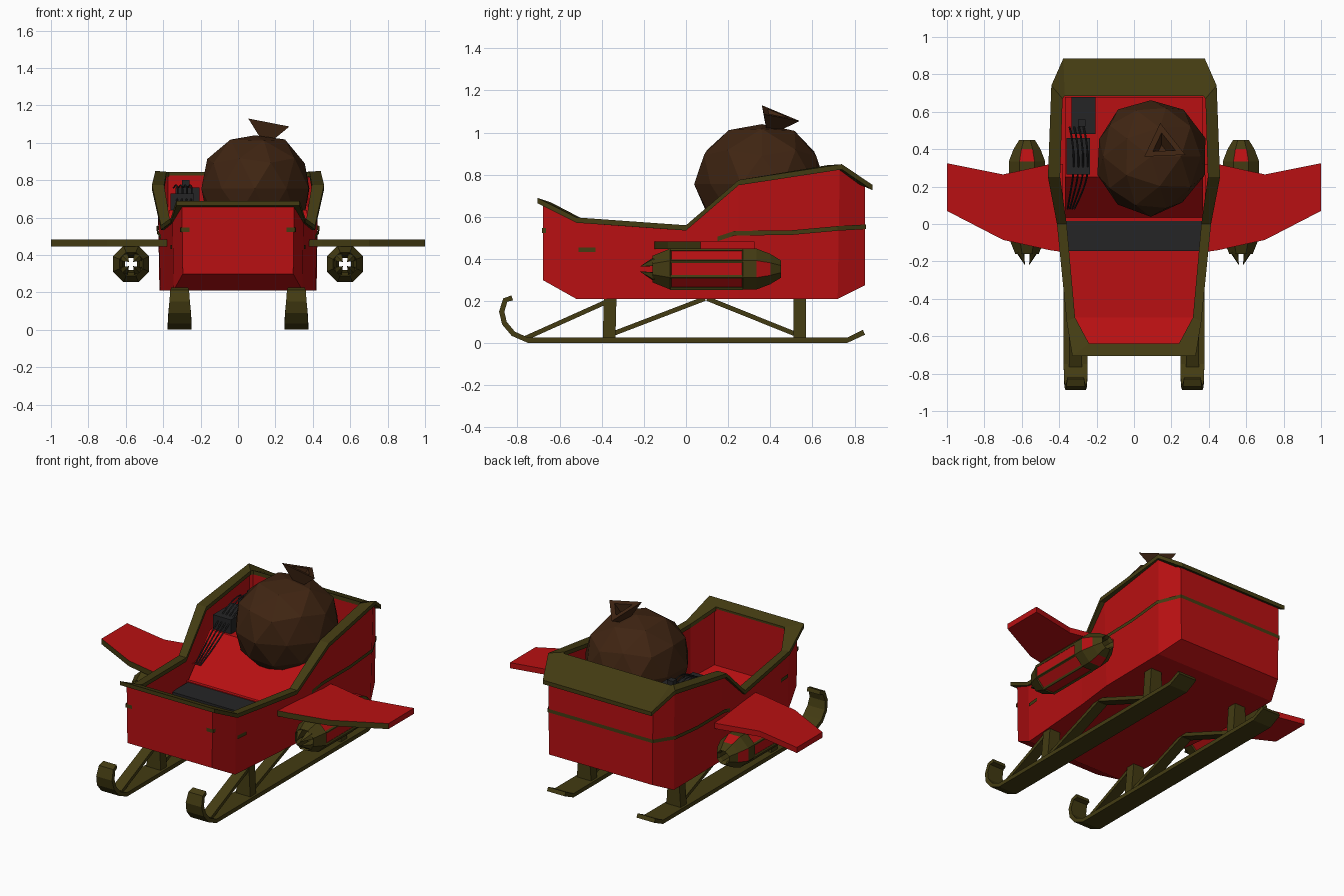
import bpy, bmesh, math, random
from mathutils import Vector

if "Cube" in bpy.data.objects:
    bpy.data.objects.remove(bpy.data.objects["Cube"])

random.seed(4)


def material(name, rgb):
    m = bpy.data.materials.new(name)
    m.diffuse_color = (*rgb, 1)
    m.use_nodes = True
    m.node_tree.nodes["Principled BSDF"].inputs["Base Color"].default_value = m.diffuse_color
    return m


RED = material("red_paint", (0.48, 0.005, 0.006))
OLIVE = material("dark_olive", (0.056, 0.044, 0.006))
BROWN = material("brown_cloth", (0.05, 0.018, 0.006))
BLACK = material("near_black", (0.018, 0.018, 0.019))


def make(name, verts, faces, mats, mirror=False, rule=None):
    me = bpy.data.meshes.new(name)
    me.from_pydata([tuple(v) for v in verts], [], faces)
    bm = bmesh.new()
    bm.from_mesh(me)
    bmesh.ops.recalc_face_normals(bm, faces=bm.faces)
    bm.to_mesh(me)
    bm.free()
    for m in mats:
        me.materials.append(m)
    if rule:
        for p in me.polygons:
            p.material_index = rule(p)
    ob = bpy.data.objects.new(name, me)
    bpy.context.collection.objects.link(ob)
    if mirror:
        ob.modifiers.new("mirror", "MIRROR").use_axis[0] = True
    return ob


def box(name, x, y, z, mat):
    v = [(a, b, c) for a in x for b in y for c in z]
    f = [(0, 1, 3, 2), (4, 5, 7, 6), (0, 1, 5, 4), (2, 3, 7, 6), (0, 2, 6, 4), (1, 3, 7, 5)]
    return make(name, v, f, [mat])


def full(half):
    return half + [(-x, y, z) for x, y, z in reversed(half)]


def bridge(loops, closed=False):
    """Quads between loops of equal length."""
    n, k = len(loops[0]), len(loops)
    verts = [p for l in loops for p in l]
    faces = []
    for a in range(k if closed else k - 1):
        b = (a + 1) % k
        for i in range(n):
            j = (i + 1) % n
            faces.append((a * n + i, a * n + j, b * n + j, b * n + i))
    return verts, faces


def ladder(start, n):
    """Quads joining right and left halves of a mirrored loop."""
    return [(start + i, start + i + 1, start + n - 2 - i, start + n - 1 - i) for i in range(n // 2 - 1)]


def prism(name, pts, x, mat):
    """Side profile (y, z) stretched between two x values."""
    n = len(pts)
    v, f = bridge([[(a, y, z) for y, z in pts] for a in x])
    return make(name, v, f + [tuple(range(n)), tuple(range(n, 2 * n))], [mat])


def sweep(name, path, thick, cx, mat):
    """Flat bar along a (y, z, half width) path, mirrored."""
    rings = []
    for i, (y, z, w) in enumerate(path):
        a, b = path[max(i - 1, 0)], path[min(i + 1, len(path) - 1)]
        t = Vector((b[0] - a[0], b[1] - a[1])).normalized() * thick / 2
        rings.append([(cx - w, y - t.y, z + t.x), (cx + w, y - t.y, z + t.x),
                      (cx + w, y + t.y, z - t.x), (cx - w, y + t.y, z - t.x)])
    v, f = bridge(rings)
    m = len(v)
    return make(name, v, f + [(0, 1, 2, 3), (m - 4, m - 3, m - 2, m - 1)], [mat], True)


# Hull: outer shell, inner walls and floor
bottom = full([(.295, -.68, .30), (.345, -.52, .21), (.385, 0, .21), (.415, .25, .21), (.42, .72, .21), (.36, .85, .275)])
top = full([(.30, -.68, .665), (.35, -.52, .585), (.395, 0, .545), (.43, .25, .76), (.43, .73, .832), (.365, .85, .755)])
inner = [(.25, -.64, .655), (.32, -.50, .58), (.37, 0, .545), (.405, .25, .76), (.39, .67, .825), (.375, .685, .825)]
floor = full([(x, y, .25 if i else .30) for i, (x, y, z) in enumerate(inner)])
v, f = bridge([bottom, top, full(inner), floor])
make("hull", v, f + ladder(0, 12) + ladder(36, 12), [RED])

# Rim around the top edge
r_out = full([(.33, -.705, .69), (.36, -.52, .597), (.412, 0, .56), (.46, .25, .775), (.442, .74, .85), (.378, .885, .752)])
r_in = full([(.24, -.64, .668), (.315, -.50, .595), (.36, 0, .56), (.395, .25, .775), (.382, .67, .845), (.37, .685, .845)])
down = lambda loop: [(x, y, z - .025) for x, y, z in loop]
v, f = bridge([r_out, r_in, down(r_in), down(r_out)], True)
make("rim", v, f, [OLIVE])

# Bench, sloped backrest and cargo deck, then the seat plank
prism("cargo_deck", [(-.12, .25), (-.12, .36), (.015, .36), (.015, .405), (.035, .405), (.25, .64), (.68, .64), (.68, .25)],
      (-.37, .37), RED)
box("seat", (-.36, .36), (-.145, .015), (.35, .40), BLACK)


# Trim stripes on the hull
def stripe(name, pts, h=.011):
    n = len(pts)
    v = [(x, y, z - h) for x, y, z in pts] + [(x, y, z + h) for x, y, z in pts]
    make(name, v, [(i, i + 1, n + i + 1, n + i) for i in range(n - 1)], [OLIVE], True)


stripe("rear_stripe", [(.412, .15, .495), (.429, .23, .522), (.433, .5, .525), (.435, .72, .545), (.367, .855, .553), (0, .855, .553)])
stripe("side_dash", [(.354, -.51, .443), (.361, -.43, .443)])
stripe("front_dash", [(.26, -.684, .535), (.304, -.684, .535), (.309, -.665, .535)])

# Wings: red slab with olive leading edges
outline = [(.38, -.15), (.45, -.14), (.70, -.085), (1, .07), (1, .325), (.70, .265), (.45, .32), (.38, .32)]
n = len(outline)
v, f = bridge([[(x, y, z) for x, y in outline] for z in (.447, .482)])
make("wing", v, f + [tuple(range(n)), tuple(range(n, 2 * n))], [RED, OLIVE], True,
     lambda p: int(p.normal.y < -.5))

# Engines: hollow eight-sided pods under the wings
EX, EZ = .572, .352


def ring(y, r, shift=.5):
    return [(EX + r * math.cos((i + shift) * math.pi / 4), y, EZ + r * math.sin((i + shift) * math.pi / 4)) for i in range(8)]


v, f = bridge([ring(-.16, .068), ring(-.075, .105), ring(-.07, .098), ring(.265, .098), ring(.27, .105),
               ring(.335, .105), ring(.40, .078), ring(.45, .045), ring(.43, .035), ring(-.11, .05)], True)


def pod_colour(p):
    y = p.center.y
    if -.06 < y < .25 and Vector((p.center.x - EX, p.center.z - EZ)).length > .07:
        return 0
    ang = math.atan2(p.center.z - EZ, p.center.x - EX)
    if .35 < y < .38 and round(ang / (math.pi / 4)) % 2 == 0:
        return 0
    return 1


make("engine_pod", v, f, [RED, OLIVE], True, pod_colour)

# Engine nose petals with a cross-shaped gap, and long bars on the pod
for k in range(4):
    a = math.pi / 4 + k * math.pi / 2
    d = lambda r, t: (EX + r * math.cos(a + t), EZ + r * math.sin(a + t))
    sec = [d(.02, 0), d(.058, -.5), d(.068, 0), d(.058, .5)]
    tip = d(.016, 0)
    v = [(x, y, z) for y in (-.155, -.10) for x, z in sec] + [(tip[0], -.22, tip[1])]
    f = [(i, (i + 1) % 4, 4 + (i + 1) % 4, 4 + i) for i in range(4)] + [(4, 5, 6, 7)]
    make("nose_petal", v, f + [(i, (i + 1) % 4, 8) for i in range(4)], [OLIVE], True)
    b = math.pi / 8 * (2 * k * 2 + 1)
    for t in (b, b + math.pi / 4):
        c = Vector((EX + .098 * math.cos(t), EZ + .098 * math.sin(t)))
        v, f = bridge([[(c.x + .009 * math.cos(t + q * math.pi / 2), y, c.y + .009 * math.sin(t + q * math.pi / 2))
                        for q in range(4)] for y in (-.075, .27)])
        make("pod_bar", v, f, [OLIVE], True)

# Runners, struts and diagonal braces
RX = .312
sweep("runner", [(-.825, .215, .045), (-.858, .205, .05), (-.875, .15, .055), (-.862, .095, .06), (-.82, .045, .063),
                 (-.75, .014, .064), (.765, .014, .064), (.845, .052, .062)], .025, RX, OLIVE)
sweep("front_strut", [(-.365, .02, .05), (-.36, .22, .036)], .06, RX, OLIVE)
sweep("rear_strut", [(.54, .02, .05), (.54, .22, .036)], .06, RX, OLIVE)
for y0, z0, y1, z1 in ((-.76, .025, -.37, .2), (-.36, .04, .09, .212), (.10, .212, .54, .035)):
    sweep("brace", [(y0, z0, .035), (y1, z1, .033)], .022, RX, OLIVE)

# Sack: uneven faceted ball
bm = bmesh.new()
bmesh.ops.create_icosphere(bm, subdivisions=2, radius=1)
for q in bm.verts:
    s = random.uniform(.96, 1.04)
    q.co = Vector((.09 + q.co.x * .298 * s, .36 + q.co.y * .312 * s, min(.755 + q.co.z * .30 * s, 1.04)))
me = bpy.data.meshes.new("sack")
bm.to_mesh(me)
bm.free()
me.materials.append(BROWN)
bpy.context.collection.objects.link(bpy.data.objects.new("sack", me))

# Sack neck: flared three-sided spout with a hollow mouth
mouth = [Vector((.055, .36, 1.13)), Vector((.275, .37, 1.087)), Vector((.14, .54, 1.055))]
mid = sum(mouth, Vector()) / 3
foot = Vector((.15, .40, 1.02))
v, f = bridge([[foot + (p - mid) * .35 for p in mouth], mouth, [mid + (p - mid) * .55 for p in mouth],
               [foot + Vector((0, 0, .015)) + (p - mid) * .2 for p in mouth]])
make("sack_neck", v, f + [(0, 1, 2), (9, 10, 11)], [BROWN])

# Control boxes and cables beside the sack
box("rear_control_box", (-.335, -.205), (.48, .68), (.64, .76), BLACK)
box("front_control_box", (-.36, -.235), (.265, .46), (.64, .73), BLACK)
box("control_dial", (-.30, -.26), (.52, .56), (.75, .80), BLACK)
for i in range(4):
    x = -.345 + i * .025
    pts = [(x, .52, .76), (x + .02, .44, .79), (x + .03, .28, .74), (x + .01, .20, .63), (-.355 + i * .012, .08, .49)]
    cu = bpy.data.curves.new("cable", "CURVE")
    cu.dimensions = "3D"
    cu.bevel_depth = .005
    cu.bevel_resolution = 0
    cu.resolution_u = 3
    sp = cu.splines.new("NURBS")
    sp.points.add(len(pts) - 1)
    for q, c in zip(sp.points, pts):
        q.co = (*c, 1)
    sp.use_endpoint_u = True
    cu.materials.append(BLACK)
    bpy.context.collection.objects.link(bpy.data.objects.new("cable", cu))
